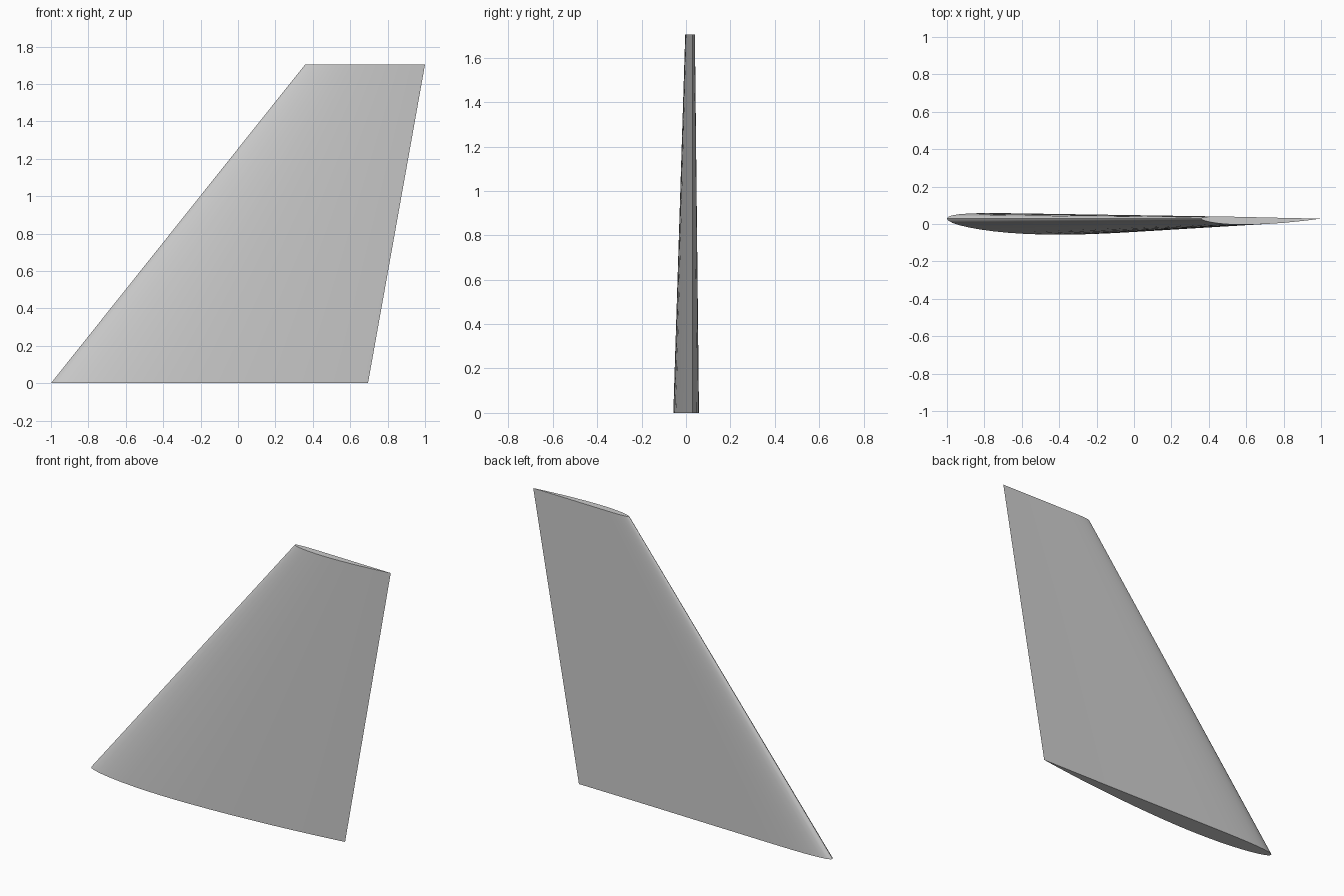
import bpy, bmesh, math

cube = bpy.data.objects.get("Cube")
if cube:
    bpy.data.objects.remove(cube, do_unlink=True)

# Airfoil parameters as fractions of the chord
THICKNESS, CAMBER, PEAK = 0.065, 0.019, 0.4
STEPS = 24
CHORD_Y = 0.029


def half_thickness(t):
    return 5 * THICKNESS * (0.2969 * math.sqrt(t) - 0.126 * t - 0.3516 * t**2
                            + 0.2843 * t**3 - 0.1036 * t**4)


def camber(t):
    if t < PEAK:
        return CAMBER / PEAK**2 * (2 * PEAK * t - t * t)
    return CAMBER / (1 - PEAK)**2 * (1 - 2 * PEAK + 2 * PEAK * t - t * t)


def airfoil():
    """Closed outline: trailing edge, cambered side, nose, flatter side."""
    stations = [(1 - math.cos(math.pi * i / STEPS)) / 2 for i in range(STEPS + 1)]
    bulged = [(t, camber(t) + half_thickness(t)) for t in reversed(stations)]
    flatter = [(t, camber(t) - half_thickness(t)) for t in stations[1:-1]]
    return bulged + flatter


def section(bm, nose_x, tail_x, z):
    chord = tail_x - nose_x
    return [bm.verts.new((nose_x + chord * t, CHORD_Y - chord * h, z))
            for t, h in airfoil()]


# Tapered, swept fin lofted between the root and tip sections
bm = bmesh.new()
root = section(bm, -1.0, 0.695, 0.0)
tip = section(bm, 0.36, 1.0, 1.705)
count = len(root)
for i in range(count):
    j = (i + 1) % count
    bm.faces.new((root[i], root[j], tip[j], tip[i]))
bm.faces.new(root)
bm.faces.new(tip)
bmesh.ops.recalc_face_normals(bm, faces=bm.faces)
mesh = bpy.data.meshes.new("swept_fin")
bm.to_mesh(mesh)
bm.free()
fin = bpy.data.objects.new("swept_fin", mesh)
bpy.context.collection.objects.link(fin)

# Plain grey skin
grey = bpy.data.materials.new("light_grey")
grey.use_nodes = True
colour = (0.6, 0.6, 0.6, 1.0)
grey.diffuse_color = colour
grey.node_tree.nodes["Principled BSDF"].inputs["Base Color"].default_value = colour
mesh.materials.append(grey)

# Smooth skin with crisp caps and trailing edge
bpy.ops.object.select_all(action='DESELECT')
fin.select_set(True)
bpy.context.view_layer.objects.active = fin
bpy.ops.object.shade_smooth_by_angle(angle=math.radians(40))
